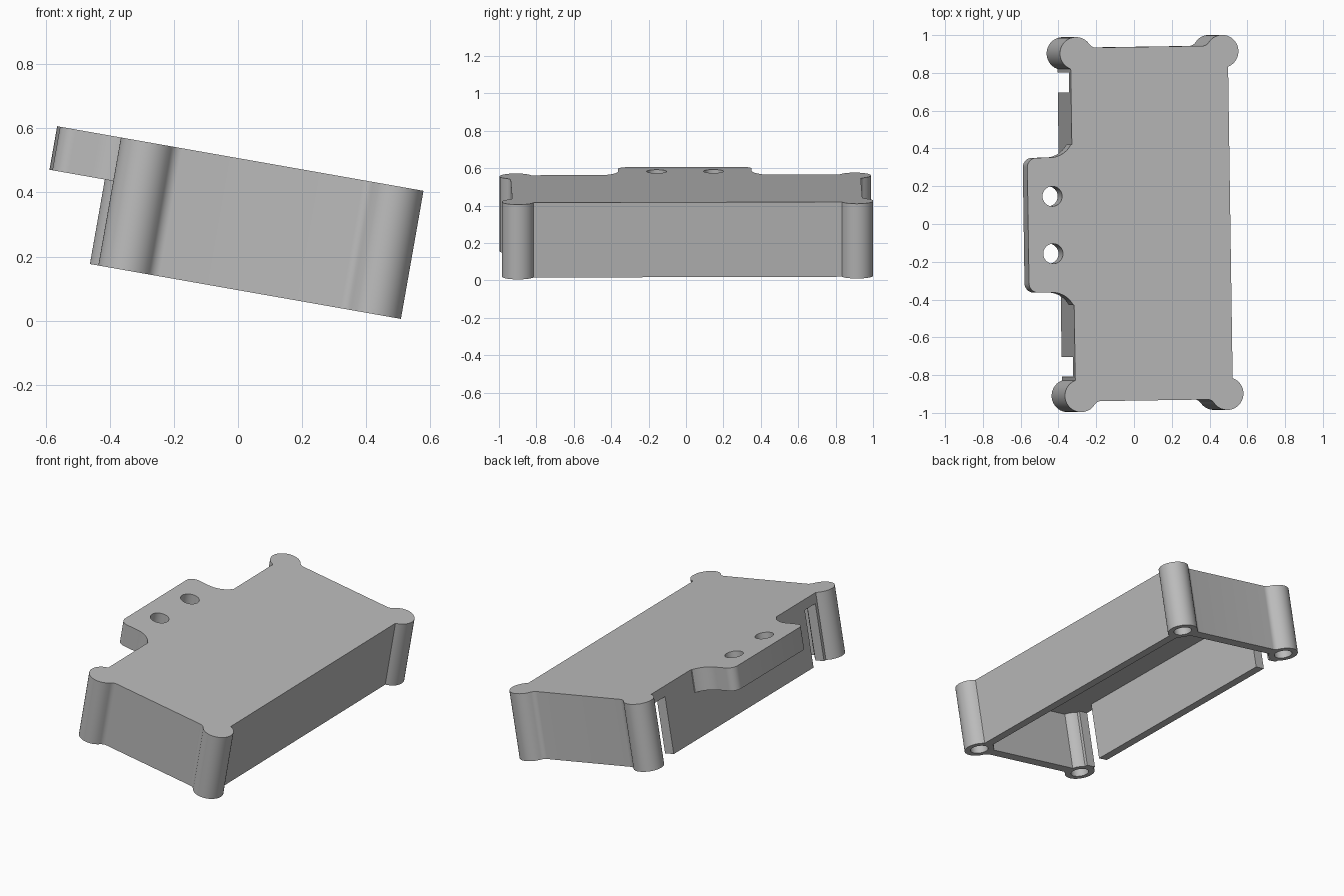
import bpy, bmesh
from math import sin, cos, acos, atan2, sqrt, pi, radians
from mathutils import Matrix, Vector

if "Cube" in bpy.data.objects:
    bpy.data.objects.remove(bpy.data.objects["Cube"])

# Main dimensions, in the box's own untilted frame
HEIGHT, LID, WALL = 0.406, 0.06, 0.06
POST_X, POST_Y, POST_R, HOLE_R = 0.393, 0.906, 0.087, 0.052
EDGE = WALL / 2                       # wall faces lie this far from the post centres
TAB_Z, TAB_X, TAB_Y = 0.268, -0.664, 0.357
POSE = (Matrix.Rotation(radians(10), 4, "Y")
        @ Matrix.Translation((0.007, 0.0025, 0.0935))
        @ Matrix.Rotation(radians(0.85), 4, "Z"))

grey = bpy.data.materials.new("plain grey")
grey.use_nodes = True
grey.diffuse_color = (0.5, 0.5, 0.5, 1)
grey.node_tree.nodes["Principled BSDF"].inputs["Base Color"].default_value = (0.5, 0.5, 0.5, 1)


def arc(cx, cy, r, a, b, n=20):
    return [(cx + r * cos(a + (b - a) * i / n), cy + r * sin(a + (b - a) * i / n))
            for i in range(n + 1)]


def rect(x0, x1, y0, y1):
    return [(x0, y0), (x1, y0), (x1, y1), (x0, y1)]


def circle(x, y, r):
    return arc(x, y, r, 0, 2 * pi, 40)[:-1]


def four_corners(corner):
    """Mirror a first-quadrant corner into a full counterclockwise outline."""
    pts = []
    for sx, sy in ((1, 1), (-1, 1), (-1, -1), (1, -1)):
        part = [(sx * x, sy * y) for x, y in corner]
        pts += part if sx * sy > 0 else part[::-1]
    return pts


def prism(name, outline, z0, z1):
    bm = bmesh.new()
    face = bm.faces.new([bm.verts.new((x, y, z0)) for x, y in outline])
    top = bmesh.ops.extrude_face_region(bm, geom=[face])["geom"]
    bmesh.ops.translate(bm, vec=Vector((0, 0, z1 - z0)),
                        verts=[v for v in top if isinstance(v, bmesh.types.BMVert)])
    bmesh.ops.recalc_face_normals(bm, faces=bm.faces)
    mesh = bpy.data.meshes.new(name)
    bm.to_mesh(mesh)
    bm.free()
    mesh.materials.append(grey)
    obj = bpy.data.objects.new(name, mesh)
    bpy.context.collection.objects.link(obj)
    obj.matrix_world = POSE
    return obj


def combine(body, other, operation):
    bpy.context.view_layer.update()
    mod = body.modifiers.new(operation.lower(), "BOOLEAN")
    mod.operation, mod.solver, mod.object = operation, "EXACT", other
    bpy.context.view_layer.objects.active = body
    bpy.ops.object.modifier_apply(modifier=mod.name)
    bpy.data.objects.remove(other)


# Outer shell: rectangle with a round post lobe at each corner, filleted into the end walls
fillet = 0.04
dx = sqrt((POST_R + fillet) ** 2 - (EDGE + fillet) ** 2)
meet = atan2(EDGE + fillet, -dx)
corner = arc(POST_X, POST_Y, POST_R, -acos(EDGE / POST_R), meet)
corner += arc(POST_X - dx, POST_Y + EDGE + fillet, fillet, meet - pi, -pi / 2, 8)[1:]
body = prism("enclosure_body", four_corners(corner), 0, HEIGHT)

# Mounting tab with rounded outer corners and flared roots
r, root_r = 0.05, 0.13
side = arc(-0.542, TAB_Y + root_r, root_r, radians(-29), -pi / 2, 12)
side += arc(TAB_X + r, TAB_Y - r, r, pi / 2, pi, 10)
side = [(-0.40, side[0][1])] + side
outline = side + [(x, -y) for x, y in reversed(side)]
combine(body, prism("mounting_tab", outline, TAB_Z, HEIGHT), "UNION")

# Hollow interior, open below, leaving the corner posts standing
swing = acos(EDGE / POST_R)
inner = arc(POST_X, POST_Y, POST_R, -pi / 2 - (pi / 2 - swing) + 0, -pi / 2, 1)
start = atan2(-sqrt(POST_R ** 2 - EDGE ** 2), -EDGE)
end = atan2(-EDGE, -sqrt(POST_R ** 2 - EDGE ** 2))
inner = arc(POST_X, POST_Y, POST_R, start, end, 12)
combine(body, prism("cavity_cutter", four_corners(inner), -0.1, HEIGHT - LID), "DIFFERENCE")

# Screw holes in the posts and slots at both ends of the tab-side wall
for sy in (-1, 1):
    for sx in (-1, 1):
        hole = circle(sx * POST_X, sy * POST_Y, HOLE_R)
        combine(body, prism("post_hole_cutter", hole, -0.1, HEIGHT - LID), "DIFFERENCE")
    y0, y1 = sorted((sy * 0.70, sy * 0.805))
    combine(body, prism("slot_cutter", rect(-0.5, -0.3, y0, y1), -0.1, HEIGHT - LID), "DIFFERENCE")
    combine(body, prism("tab_hole_cutter", circle(-0.532, sy * 0.152, 0.053), 0.1, 0.6), "DIFFERENCE")

# Smooth posts and fillets, crisp edges elsewhere
bpy.ops.object.select_all(action="DESELECT")
body.select_set(True)
bpy.context.view_layer.objects.active = body
bpy.ops.object.shade_smooth_by_angle(angle=radians(30))
